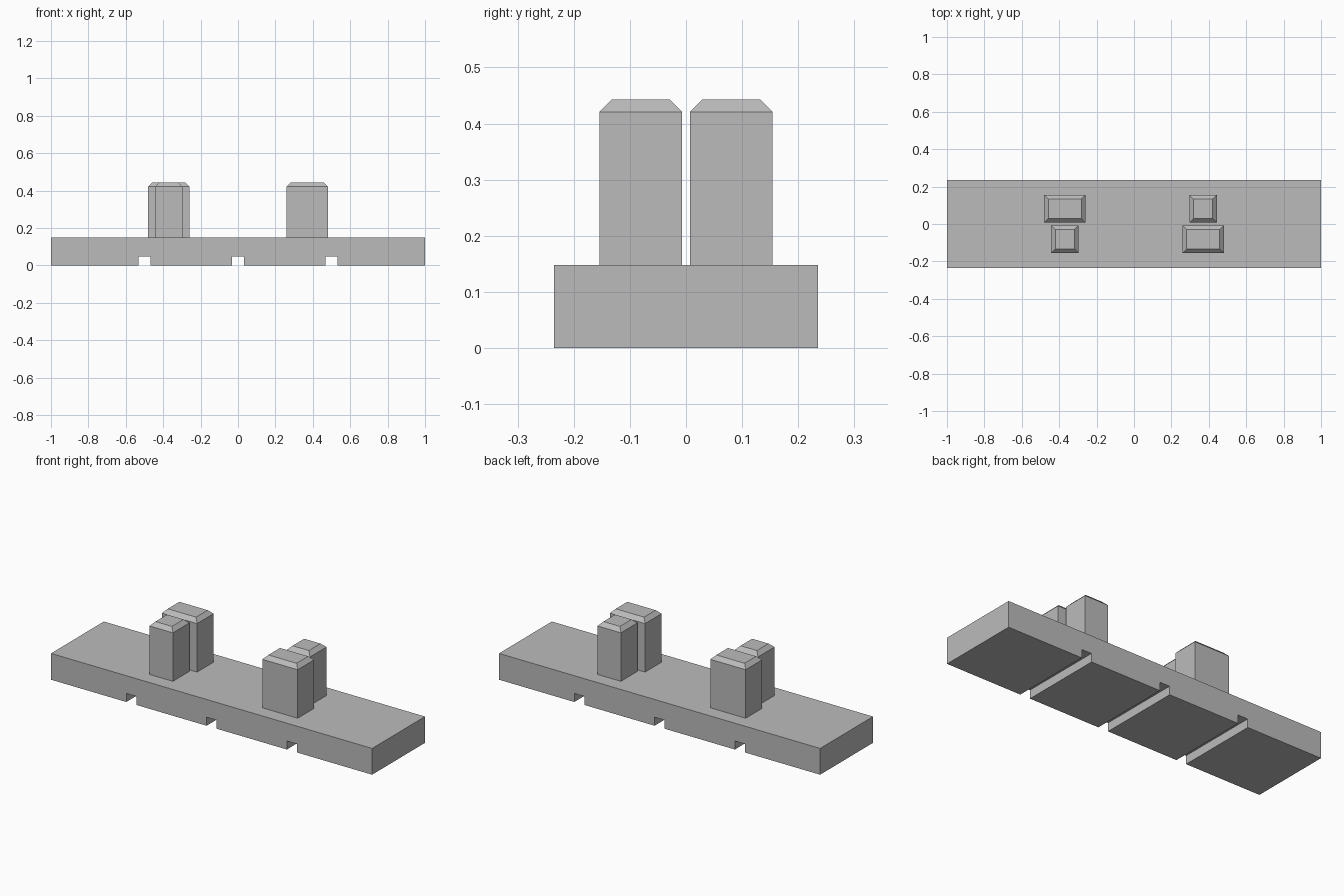
import bpy
import bmesh
from mathutils import Vector

cube = bpy.data.objects.get("Cube")
if cube:
    bpy.data.objects.remove(cube, do_unlink=True)

# Single plain grey
grey = bpy.data.materials.new("plain_grey")
grey.use_nodes = True
colour = (0.5, 0.5, 0.5, 1)
grey.diffuse_color = colour
grey.node_tree.nodes["Principled BSDF"].inputs["Base Color"].default_value = colour

BASE_TOP = 0.148
HALF_DEPTH = 0.235


def finish(bm, name):
    bmesh.ops.recalc_face_normals(bm, faces=bm.faces)
    mesh = bpy.data.meshes.new(name)
    bm.to_mesh(mesh)
    bm.free()
    mesh.materials.append(grey)
    obj = bpy.data.objects.new(name, mesh)
    bpy.context.collection.objects.link(obj)
    return obj


# Base plate: notched side profile extruded through its depth
def base_plate(slots, half_width, height):
    profile = [(-1, 0)]
    for x in slots:
        profile += [(x - half_width, 0), (x - half_width, height),
                    (x + half_width, height), (x + half_width, 0)]
    profile += [(1, 0), (1, BASE_TOP), (-1, BASE_TOP)]
    bm = bmesh.new()
    face = bm.faces.new([bm.verts.new((x, -HALF_DEPTH, z)) for x, z in profile])
    result = bmesh.ops.extrude_face_region(bm, geom=[face])
    moved = [v for v in result["geom"] if isinstance(v, bmesh.types.BMVert)]
    bmesh.ops.translate(bm, verts=moved, vec=(0, 2 * HALF_DEPTH, 0))
    finish(bm, "base_plate")


# Post: rectangular block with a chamfered top, open where it meets the base
def post(name, x, y, width, depth=0.147, shoulder=0.421, chamfer=0.022):
    bm = bmesh.new()
    levels = [(BASE_TOP, 0), (shoulder, 0), (shoulder + chamfer, chamfer)]
    rings = []
    for z, inset in levels:
        dx, dy = width / 2 - inset, depth / 2 - inset
        rings.append([bm.verts.new(Vector((x + sx * dx, y + sy * dy, z)))
                      for sx, sy in ((-1, -1), (1, -1), (1, 1), (-1, 1))])
    for low, high in zip(rings, rings[1:]):
        for i in range(4):
            j = (i + 1) % 4
            bm.faces.new((low[i], low[j], high[j], high[i]))
    bm.faces.new(rings[-1])
    finish(bm, name)


base_plate(slots=(-0.5, 0, 0.5), half_width=0.031, height=0.048)

# Two pairs of posts, wide and narrow swapped between the ends
for side, sign in (("left", 1), ("right", -1)):
    for end, y in (("front", -0.081), ("back", 0.081)):
        wide = sign * y < 0
        post(f"{end}_{side}_post", sign * 0.37, y, 0.22 if wide else 0.146)
